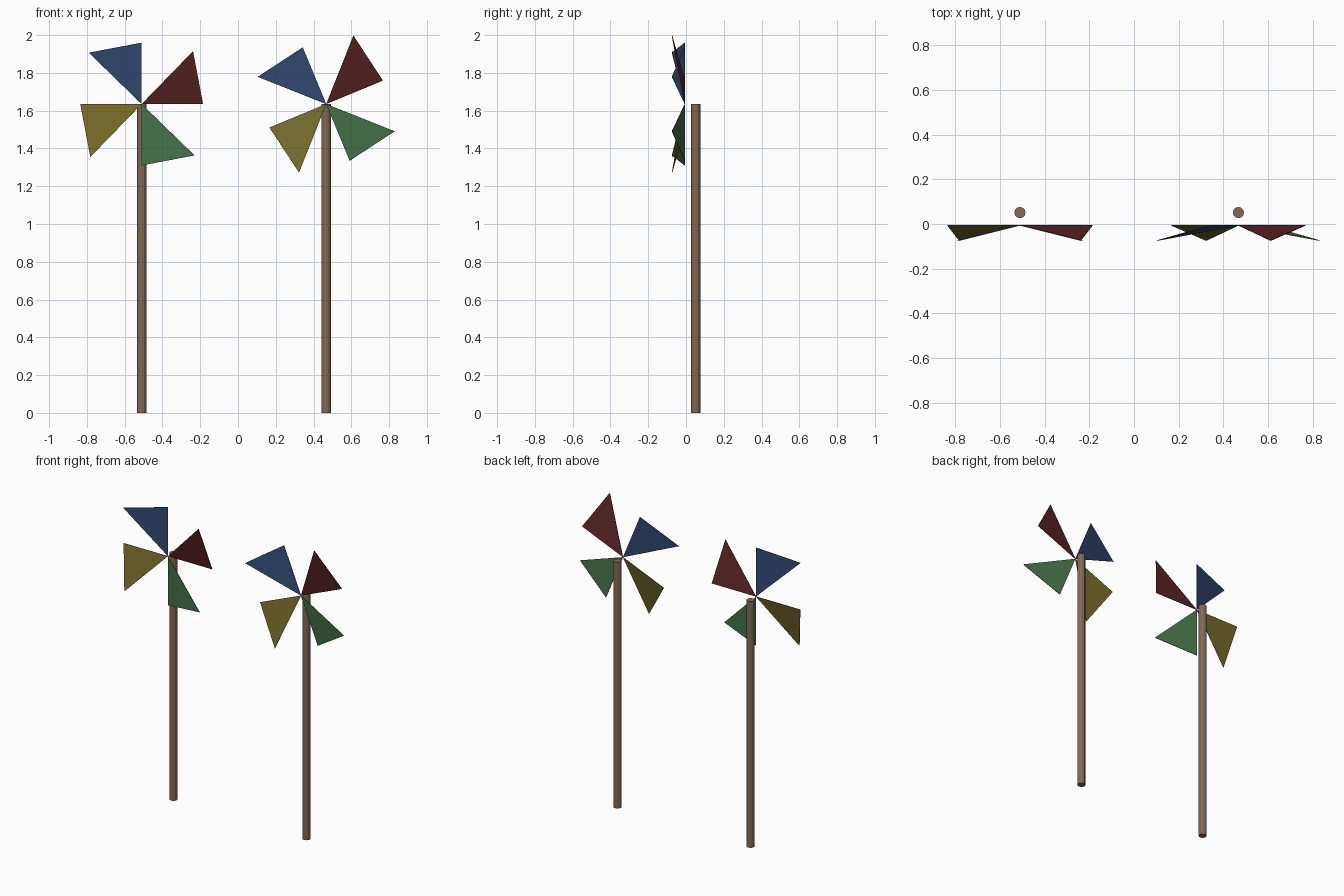
import bpy
import bmesh
import math
from mathutils import Matrix

cube = bpy.data.objects.get("Cube")
if cube:
    bpy.data.objects.remove(cube, do_unlink=True)


def material(name, rgb):
    """Flat colour given as 0-255 screen values, stored as linear."""
    color = [(c / 255 / 12.92) if c < 11 else ((c / 255 + 0.055) / 1.055) ** 2.4
             for c in rgb] + [1.0]
    mat = bpy.data.materials.new(name)
    mat.use_nodes = True
    mat.diffuse_color = color
    bsdf = mat.node_tree.nodes["Principled BSDF"]
    bsdf.inputs["Base Color"].default_value = color
    bsdf.inputs["Roughness"].default_value = 0.8
    return mat


wood = material("brown wood", (130, 105, 86))
blade_colors = [
    ("red", material("dark red", (92, 36, 36))),
    ("blue", material("navy blue", (50, 74, 116))),
    ("yellow", material("olive yellow", (117, 106, 42))),
    ("green", material("leaf green", (70, 114, 72))),
]

HUB_Z = 1.635
HUB_Y = -0.006
POLE_Y = 0.051
POLE_RADIUS = 0.025


def add_object(name, bm, mat):
    mesh = bpy.data.meshes.new(name)
    bm.to_mesh(mesh)
    bm.free()
    mesh.materials.append(mat)
    obj = bpy.data.objects.new(name, mesh)
    bpy.context.collection.objects.link(obj)
    return obj


def add_pole(name, x):
    bm = bmesh.new()
    bmesh.ops.create_cone(bm, cap_ends=True, segments=12, radius1=POLE_RADIUS,
                          radius2=POLE_RADIUS, depth=HUB_Z,
                          matrix=Matrix.Translation((x, POLE_Y, HUB_Z / 2)))
    add_object(name, bm, wood)


def add_blade(name, x, angle, mat):
    # Triangle from the hub, with its far corner bent forward
    bm = bmesh.new()
    corners = [(0, 0, 0), (0.325, 0, 0), (0.272, -0.068, 0.28)]
    bm.faces.new([bm.verts.new(c) for c in corners])
    place = Matrix.Translation((x, HUB_Y, HUB_Z)) @ Matrix.Rotation(-angle, 4, 'Y')
    bmesh.ops.transform(bm, matrix=place, verts=bm.verts)
    bm.normal_update()
    obj = add_object(name, bm, mat)
    sheet = obj.modifiers.new("thin sheet", 'SOLIDIFY')
    sheet.thickness = 0.003
    sheet.offset = 0


# Two pinwheels, the left one turned by an eighth of a half circle
for side, x, turn in (("right", -0.51, 0), ("left", 0.467, math.pi / 8)):
    add_pole(side + "_pole", x)
    for i, (color, mat) in enumerate(blade_colors):
        add_blade(f"{side}_{color}_blade", x, turn + i * math.pi / 2, mat)
